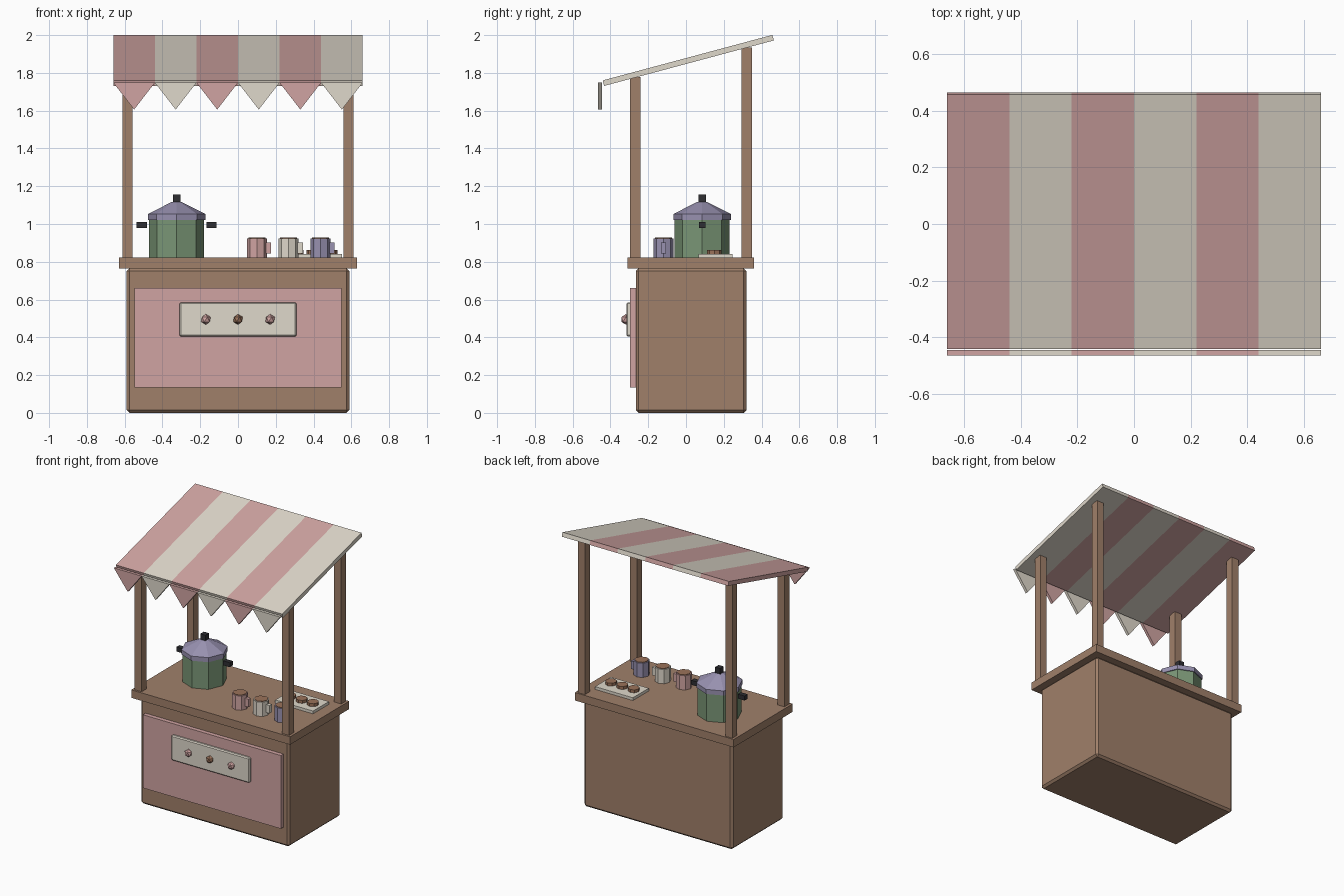
import bpy, bmesh, math
from mathutils import Matrix, Vector

if "Cube" in bpy.data.objects:
    bpy.data.objects.remove(bpy.data.objects["Cube"])


def material(name, r, g, b):
    m = bpy.data.materials.new(name)
    lin = [((c / 255 + 0.055) / 1.055) ** 2.4 for c in (r, g, b)]
    m.diffuse_color = (*lin, 1)
    m.use_nodes = True
    m.node_tree.nodes["Principled BSDF"].inputs["Base Color"].default_value = m.diffuse_color
    return m


WOOD = material("wood", 160, 128, 106)
PINK = material("dusty pink", 208, 164, 162)
CREAM = material("cream", 223, 216, 203)
GREEN = material("pot green", 122, 150, 118)
LILAC = material("lilac", 152, 145, 176)
BLACK = material("black", 46, 46, 50)
BROWN = material("baked brown", 155, 114, 90)


def finish(name, bm, *mats):
    bmesh.ops.recalc_face_normals(bm, faces=bm.faces)
    me = bpy.data.meshes.new(name)
    bm.to_mesh(me)
    bm.free()
    ob = bpy.data.objects.new(name, me)
    for m in mats:
        me.materials.append(m)
    bpy.context.collection.objects.link(ob)
    return ob


def box(name, x0, x1, y0, y1, z0, z1, mat, bevel=0):
    bm = bmesh.new()
    bmesh.ops.create_cube(bm, size=1)
    bmesh.ops.scale(bm, vec=(x1 - x0, y1 - y0, z1 - z0), verts=bm.verts)
    bmesh.ops.translate(bm, vec=((x0 + x1) / 2, (y0 + y1) / 2, (z0 + z1) / 2), verts=bm.verts)
    if bevel:
        bmesh.ops.bevel(bm, geom=bm.edges[:], offset=bevel, segments=1, affect='EDGES')
    return finish(name, bm, mat)


def lathe(name, x, y, profile, mat, sides=8):
    """Stack of (radius, z) rings, capped at both ends."""
    bm = bmesh.new()
    rings = [[bm.verts.new((x + r * math.cos(math.tau * i / sides),
                            y + r * math.sin(math.tau * i / sides), z))
              for i in range(sides)] for r, z in profile]
    for a, b in zip(rings, rings[1:]):
        for i in range(sides):
            j = (i + 1) % sides
            bm.faces.new((a[i], a[j], b[j], b[i]))
    bm.faces.new(rings[0])
    bm.faces.new(rings[-1])
    return finish(name, bm, mat)


# Cart body, counter and front panels
box("cart_body", -0.59, 0.59, -0.266, 0.32, 0, 0.765, WOOD, 0.015)
box("counter_top", -0.63, 0.63, -0.31, 0.36, 0.765, 0.822, WOOD)
box("front_panel", -0.547, 0.547, -0.296, -0.26, 0.135, 0.66, PINK)
box("sign_plate", -0.31, 0.31, -0.316, -0.29, 0.405, 0.585, CREAM, 0.007)

# Round studs on the plate
for x, mat in ((-0.17, PINK), (0, BROWN), (0.17, PINK)):
    bm = bmesh.new()
    bmesh.ops.create_icosphere(bm, subdivisions=1, radius=0.028,
                               matrix=Matrix.Translation((x, -0.318, 0.495)))
    finish("stud", bm, mat)

# Corner posts
for s in (-0.585, 0.585):
    for name, y, top in (("front_post", -0.268, 1.777), ("back_post", 0.322, 1.935)):
        box(name, s - 0.0275, s + 0.0275, y - 0.0275, y + 0.0275, 0.82, top, WOOD)

# Sloping striped awning, cut into six strips
bm = bmesh.new()
bmesh.ops.create_cube(bm, size=1)
bmesh.ops.scale(bm, vec=(1.32, 0.93, 0.03), verts=bm.verts)
for i in range(1, 6):
    bmesh.ops.bisect_plane(bm, geom=bm.verts[:] + bm.edges[:] + bm.faces[:],
                           plane_co=(-0.66 + 0.22 * i, 0, 0), plane_no=(1, 0, 0))
for f in bm.faces:
    x = f.calc_center_median().x
    f.material_index = min(5, int((x + 0.66) / 0.22)) % 2
bmesh.ops.transform(bm, verts=bm.verts, matrix=Matrix.Translation((0, 0.012, 1.866))
                    @ Matrix.Rotation(math.radians(15), 4, 'X'))
finish("awning", bm, PINK, CREAM)

# Pennant valance
for i in range(6):
    x = -0.66 + 0.22 * i
    bm = bmesh.new()
    f = bm.faces.new([bm.verts.new(p) for p in ((x, -0.465, 1.748), (x + 0.22, -0.465, 1.748),
                                                (x + 0.11, -0.465, 1.606))])
    ext = bmesh.ops.extrude_face_region(bm, geom=[f])
    bmesh.ops.translate(bm, vec=(0, 0.02, 0),
                        verts=[v for v in ext["geom"] if isinstance(v, bmesh.types.BMVert)])
    finish("pennant", bm, (PINK, CREAM)[i % 2])

# Cooking pot with lid, knob and side handles
px, py = -0.325, 0.085
lathe("pot", px, py, [(0.145, 0.82), (0.145, 1.025)], GREEN)
lathe("pot_lid", px, py, [(0.152, 1.02), (0.152, 1.053), (0.025, 1.117)], LILAC)
box("lid_knob", px - 0.02, px + 0.02, py - 0.02, py + 0.02, 1.115, 1.157, BLACK)
for s in (-1, 1):
    c = px + s * 0.185
    box("pot_handle", c - 0.027, c + 0.027, py - 0.017, py + 0.017, 0.978, 1.01, BLACK)

# Mugs with drinks
for x, mat in ((0.1, PINK), (0.268, CREAM), (0.436, LILAC)):
    lathe("mug", x, -0.12, [(0.053, 0.82), (0.053, 0.924)], mat)
    lathe("drink", x, -0.12, [(0.045, 0.91), (0.045, 0.928)], BROWN)
    box("mug_handle", x + 0.045, x + 0.076, -0.133, -0.107, 0.845, 0.902, mat)

# Tray of buns
box("tray", 0.25, 0.55, 0.065, 0.245, 0.82, 0.842, CREAM)
for x in (0.31, 0.4, 0.49):
    lathe("bun", x, 0.15, [(0.038, 0.84), (0.038, 0.863)], BROWN)
